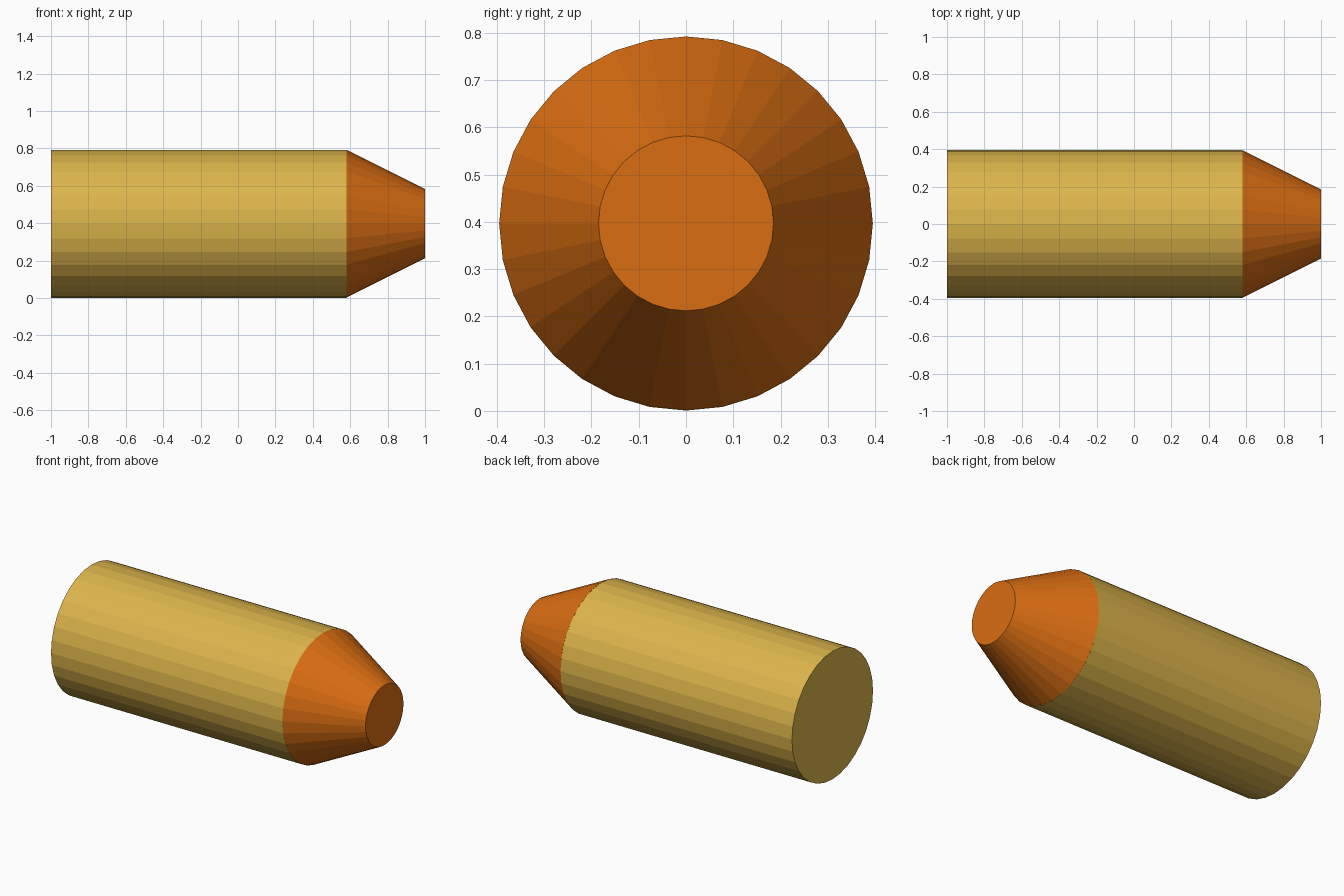
import bpy
from math import radians

if "Cube" in bpy.data.objects:
    bpy.data.objects.remove(bpy.data.objects["Cube"])

SIDES = 32


def material(name, color):
    mat = bpy.data.materials.new(name)
    mat.diffuse_color = (*color, 1)
    mat.use_nodes = True
    mat.node_tree.nodes["Principled BSDF"].inputs["Base Color"].default_value = mat.diffuse_color
    return mat


def tapered_part(name, x0, x1, r0, r1, y, z, mat):
    """Flat-faced capped round section lying along x."""
    bpy.ops.mesh.primitive_cone_add(
        vertices=SIDES, radius1=r0, radius2=r1, depth=x1 - x0,
        location=((x0 + x1) / 2, y, z), rotation=(0, radians(90), 0))
    obj = bpy.context.object
    obj.name = obj.data.name = name
    obj.data.materials.append(mat)
    return obj


brass = material("brass", (0.72, 0.46, 0.07))
copper = material("copper", (0.70, 0.155, 0.006))

# Straight casing
tapered_part("casing", -1.0, 0.58, 0.395, 0.395, 0.0, 0.396, brass)
# Blunt conical tip
tapered_part("tip", 0.58, 1.0, 0.395, 0.185, 0.0, 0.397, copper)
